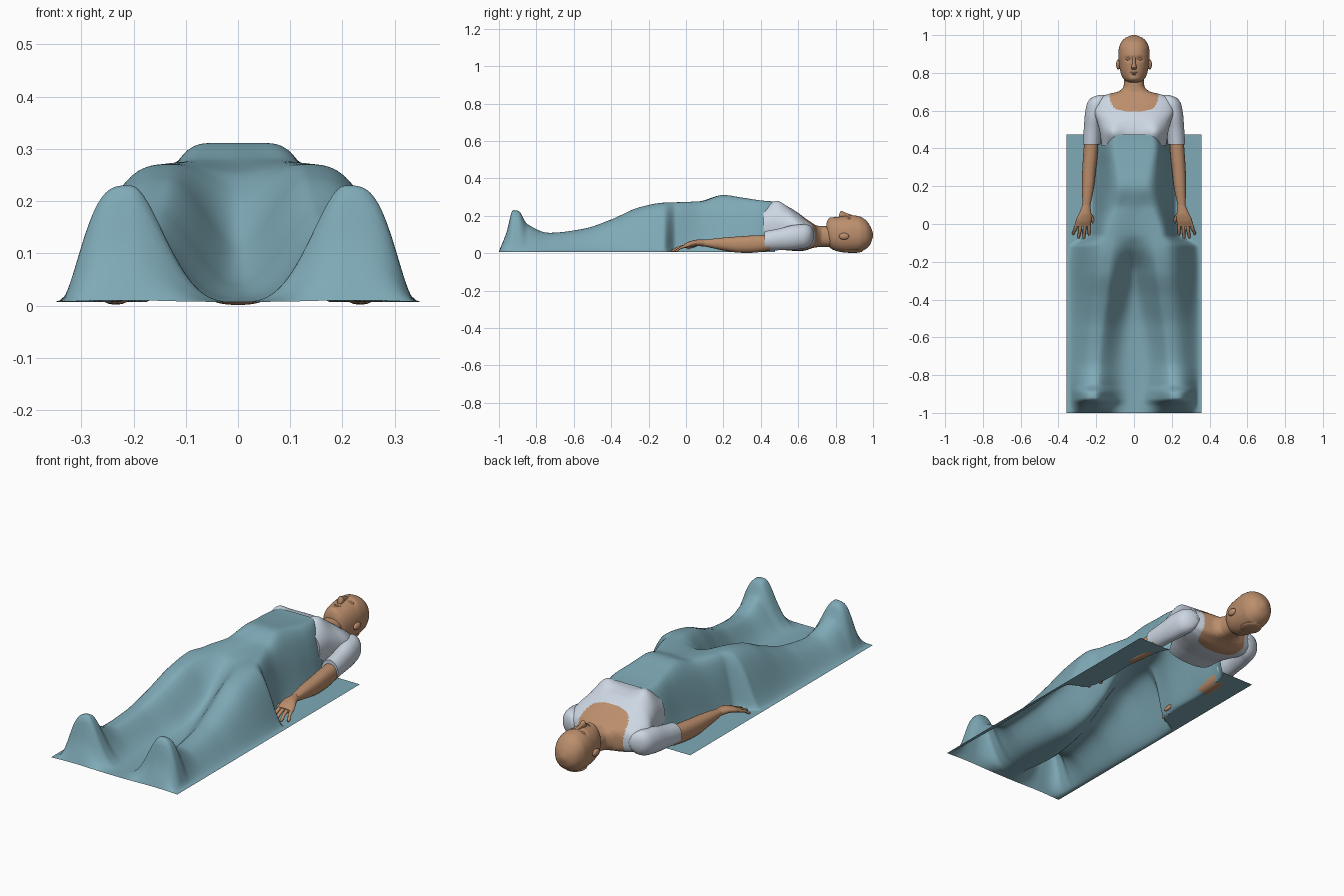
import bpy, bmesh, math
from mathutils import Vector

cube = bpy.data.objects.get("Cube")
if cube:
    bpy.data.objects.remove(cube, do_unlink=True)


def material(name, colour):
    mat = bpy.data.materials.new(name)
    mat.use_nodes = True
    mat.diffuse_color = (*colour, 1)
    shader = next(n for n in mat.node_tree.nodes if n.type == 'BSDF_PRINCIPLED')
    shader.inputs["Base Color"].default_value = (*colour, 1)
    return mat


SKIN = material("skin", (0.50, 0.27, 0.15))
SHIRT = material("pale shirt", (0.60, 0.67, 0.76))
BLANKET = material("teal blanket", (0.21, 0.40, 0.47))


def finish(name, bm, *materials):
    """Turn a bmesh into a smooth shaded object."""
    bmesh.ops.recalc_face_normals(bm, faces=bm.faces)
    mesh = bpy.data.meshes.new(name)
    bm.to_mesh(mesh)
    bm.free()
    for mat in materials:
        mesh.materials.append(mat)
    obj = bpy.data.objects.new(name, mesh)
    bpy.context.collection.objects.link(obj)
    bpy.ops.object.select_all(action='DESELECT')
    obj.select_set(True)
    bpy.context.view_layer.objects.active = obj
    bpy.ops.object.shade_smooth_by_angle(angle=math.radians(50))


def smooth(t):
    t = max(0, min(1, t))
    return t * t * (3 - 2 * t)


def sample(rows, y):
    """Smooth, overshoot-free interpolation of table rows keyed by y."""
    last = len(rows) - 1
    i = 0
    while i < last - 1 and y > rows[i + 1][0]:
        i += 1
    a, b = rows[i], rows[i + 1]
    span = b[0] - a[0]
    t = max(0, min(1, (y - a[0]) / span))

    def slope(k, c):
        if k in (0, last):
            return (b[c] - a[c]) / span
        before = (rows[k][c] - rows[k-1][c]) / (rows[k][0] - rows[k-1][0])
        after = (rows[k+1][c] - rows[k][c]) / (rows[k+1][0] - rows[k][0])
        return 2 * before * after / (before + after) if before * after > 0 else 0

    out = []
    for c in range(1, len(a)):
        value = a[c] + (b[c] - a[c]) * smooth(t)
        value += span * slope(i, c) * t * (1 - t) ** 2
        value -= span * slope(i + 1, c) * t * t * (1 - t)
        out.append(value)
    return out


def loft(rows, steps=24, sides=24, power=2):
    """Skin superellipse sections (y, x, z, half width, half height)."""
    bm = bmesh.new()
    rings = []
    for s in range(steps + 1):
        y = rows[0][0] + (rows[-1][0] - rows[0][0]) * s / steps
        x, z, rx, rz = sample(rows, y)
        ring = []
        for k in range(sides):
            a = math.tau * k / sides
            c, n = math.cos(a), math.sin(a)
            ring.append(bm.verts.new((
                x + rx * math.copysign(abs(c) ** (2 / power), c), y,
                z + rz * math.copysign(abs(n) ** (2 / power), n))))
        rings.append(ring)
    for lower, upper in zip(rings, rings[1:]):
        for k in range(sides):
            j = (k + 1) % sides
            bm.faces.new((lower[k], lower[j], upper[j], upper[k]))
    bm.faces.new(rings[0])
    bm.faces.new(rings[-1])
    return bm


def blob(name, centre, radii, mat):
    bm = bmesh.new()
    bmesh.ops.create_uvsphere(bm, u_segments=20, v_segments=12, radius=1)
    for v in bm.verts:
        v.co = Vector(centre) + v.co * Vector(radii)
    finish(name, bm, mat)


def section(y, low, high, width):
    return (y, 0, (low + high) / 2, width, (high - low) / 2)


def swell(bm, x, y, rx, ry, height, above):
    """Raise or press a mirrored pair of soft spots on the upper side."""
    for v in bm.verts:
        if v.co.z > above:
            dx, dy = (abs(v.co.x) - x) / rx, (v.co.y - y) / ry
            v.co.z += height * math.exp(-dx * dx - dy * dy)


# Blanket: y, crest height, middle height, crest x, outer x, inner, outer curve
HEM = .007
DRAPE = [
    (-1.0, .01, HEM, .205, .35, 1.6, 1.7), (-.96, .11, HEM, .205, .345, 1.6, 1.8),
    (-.925, .23, HEM, .205, .342, 1.6, 1.8), (-.895, .226, HEM, .205, .342, 1.6, 1.8),
    (-.85, .157, HEM, .2, .345, 1.6, 1.6), (-.73, .109, .008, .19, .35, 1.6, 1.4),
    (-.55, .13, .014, .175, .35, 1.4, 1.4), (-.4, .18, .04, .155, .35, 1.1, 1.5),
    (-.25, .245, .11, .135, .35, .95, 1.6), (-.12, .27, .22, .125, .342, .9, 1.7),
    (-.055, .272, .255, .12, .24, 1, 1.9), (.08, .278, .278, .07, .225, 1, 1.8),
    (.2, .311, .311, .045, .23, 1, 1.6), (.3, .297, .297, .06, .22, 1, 1.7),
    (.42, .28, .28, .08, .2, 1, 1.9), (.475, .276, .276, .08, .17, 1, 1.9)]


def drape_height(x, row):
    crest, middle, cx, outer, inner_curve, outer_curve = row
    if x < cx:
        return middle + (crest - middle) * smooth((x / cx) ** inner_curve)
    t = min(1, (x - cx) / (outer - cx))
    return HEM + (crest - HEM) * (1 - smooth(t ** outer_curve))


bm = bmesh.new()
COLS, ROWS = 90, 170
grid = []
for r in range(ROWS + 1):
    y = -1 + 1.475 * r / ROWS
    row = sample(DRAPE, y)
    xs = [.357 * (2 * c / COLS - 1) for c in range(COLS + 1)]
    grid.append([bm.verts.new((x, y, drape_height(abs(x), row))) for x in xs])
for r in range(ROWS):
    for c in range(COLS):
        bm.faces.new((grid[r][c], grid[r][c+1], grid[r+1][c+1], grid[r+1][c]))
finish("blanket", bm, BLANKET)

# Torso and neck, with the scooped neckline left as skin
bm = loft([section(.415, .02, .255, .172), section(.48, .02, .262, .18),
           section(.54, .015, .25, .195), section(.60, .012, .215, .215),
           section(.64, .015, .185, .213), section(.67, .025, .165, .188),
           section(.688, .03, .153, .135), section(.703, .032, .147, .08),
           section(.73, .033, .145, .055), section(.79, .035, .145, .05)],
          150, 120, 2.4)
swell(bm, .115, .485, .05, .055, .034, .15)
for f in bm.faces:
    p = f.calc_center_median()
    scoop = abs(p.x / .128) ** 3 + abs((p.y - .69) / .095) ** 3 < 1
    f.material_index = 1 if scoop or p.y > .69 else 0
finish("shirt_torso_and_neck", bm, SHIRT, SKIN)

# Head, with the eye sockets pressed in
bm = loft([section(.75, .06, .155, .03), section(.76, .04, .178, .048),
           section(.78, .022, .188, .063), section(.81, .01, .194, .073),
           section(.845, .004, .198, .079), section(.885, .002, .203, .082),
           section(.925, .006, .197, .081), section(.96, .022, .178, .069),
           section(.985, .047, .145, .046), section(1, .088, .106, .01)],
          60, 60, 2.15)
swell(bm, .031, .873, .017, .013, -.01, .1)
swell(bm, 0, .768, .025, .015, .006, .1)
finish("head", bm, SKIN)
blob("flattened_hair_bun", (0, .89, .013), (.052, .056, .012), SKIN)

# Face
finish("nose", loft([(.817, 0, .194, .011, .006), (.828, 0, .205, .014, .022),
                     (.85, 0, .201, .009, .016), (.89, 0, .197, .007, .007)],
                    12, 16), SKIN)
blob("upper_lip", (0, .802, .188), (.021, .005, .008), SKIN)
blob("lower_lip", (0, .793, .186), (.018, .005, .008), SKIN)

for side, label in ((1, "left"), (-1, "right")):
    def limb(name, rows, mat, **options):
        rows = [(y, side * x, z, rx, rz) for y, x, z, rx, rz in rows]
        finish(label + "_" + name, loft(rows, **options), mat)

    blob(label + "_eye", (side * .031, .873, .184), (.013, .007, .008), SKIN)
    blob(label + "_ear", (side * .083, .845, .09), (.012, .027, .018), SKIN)

    # Sleeve and arm
    limb("sleeve", [(.42, .225, .065, .046, .052), (.5, .22, .074, .046, .058),
                    (.58, .21, .085, .05, .066), (.63, .2, .09, .051, .065),
                    (.66, .19, .093, .045, .055), (.675, .18, .095, .033, .04),
                    (.684, .17, .096, .015, .018)], SHIRT, sides=32)
    limb("arm", [(.1, .252, .054, .021, .018), (.2, .243, .049, .032, .034),
                 (.28, .238, .046, .036, .043), (.35, .232, .048, .038, .046),
                 (.45, .225, .056, .038, .043)], SKIN, power=2.3)
    limb("hand", [(-.012, .27, .037, .04, .011), (.02, .266, .047, .041, .016),
                  (.06, .258, .055, .031, .017), (.1, .252, .054, .021, .018)],
         SKIN)

    # Fingers fan outward and droop; the thumb lies on the inner side
    for i, reach in enumerate((.06, .075, .072, .052)):
        base, tip = .24 + .02 * i, .237 + .028 * i
        limb("finger_%d" % (i + 1),
             [(-reach - .006, tip, .012, .003, .003),
              (-reach, tip, .013, .007, .007),
              (-reach / 2, (base + tip) / 2, .03, .009, .008),
              (.015, base, .043, .01, .009)], SKIN, steps=10, sides=10)
    limb("thumb", [(-.014, .205, .02, .003, .003), (-.006, .207, .022, .008, .008),
                   (.025, .22, .036, .011, .01), (.06, .24, .048, .013, .012)],
         SKIN, steps=10, sides=10)
